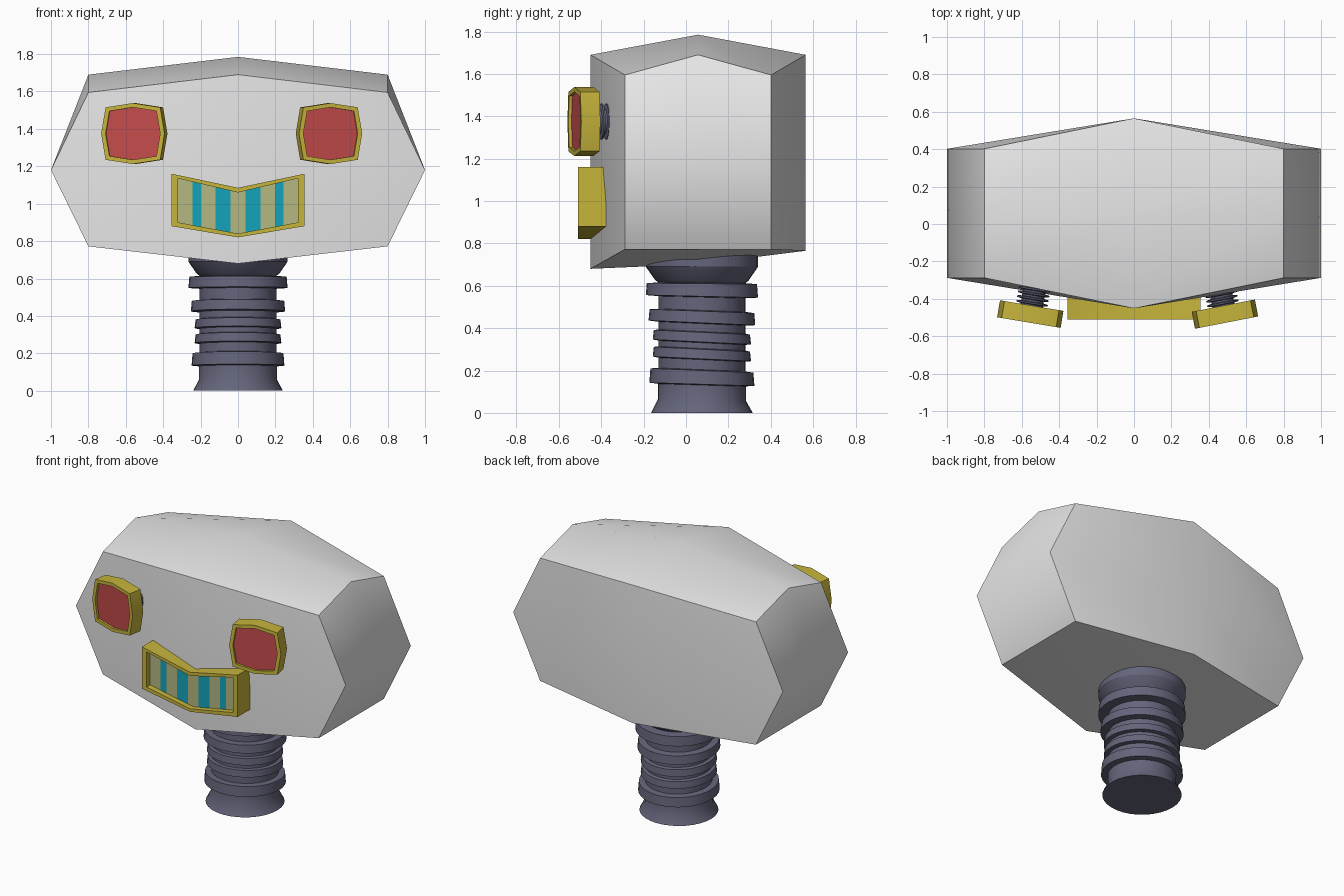
import bpy, bmesh
from math import sin, cos, pi, radians
from mathutils import Matrix

if "Cube" in bpy.data.objects:
    bpy.data.objects.remove(bpy.data.objects["Cube"])


def material(name, rgb):
    m = bpy.data.materials.new(name)
    m.use_nodes = True
    m.diffuse_color = (*rgb, 1)
    m.node_tree.nodes["Principled BSDF"].inputs["Base Color"].default_value = (*rgb, 1)
    return m


GREY = material("light grey", (0.8, 0.8, 0.8))
SLATE = material("slate", (0.13, 0.13, 0.2))
OLIVE = material("olive yellow", (0.57, 0.46, 0.045))
RED = material("lens red", (0.55, 0.07, 0.07))
KHAKI = material("khaki", (0.46, 0.48, 0.22))
TEAL = material("teal", (0.007, 0.37, 0.5))


def finish(name, bm, mats, angle=30, matrix=None, fix_normals=True):
    if fix_normals:
        bmesh.ops.recalc_face_normals(bm, faces=bm.faces)
    mesh = bpy.data.meshes.new(name)
    bm.to_mesh(mesh)
    bm.free()
    for m in mats:
        mesh.materials.append(m)
    ob = bpy.data.objects.new(name, mesh)
    bpy.context.collection.objects.link(ob)
    if matrix:
        ob.matrix_world = matrix
    bpy.ops.object.select_all(action='DESELECT')
    ob.select_set(True)
    bpy.context.view_layer.objects.active = ob
    bpy.ops.object.shade_smooth_by_angle(angle=radians(angle))
    return ob


def stack(bm, rows):
    """Skin a stack of equal loops and cap both ends; returns the last cap."""
    loops = [[bm.verts.new(p) for p in row] for row in rows]
    n = len(loops[0])
    for a, b in zip(loops, loops[1:]):
        for i in range(n):
            bm.faces.new((a[i], a[(i + 1) % n], b[(i + 1) % n], b[i]))
    bm.faces.new(loops[0])
    return bm.faces.new(loops[-1])


def lathe(profile, sides):
    return [[(r * cos(2 * pi * i / sides), r * sin(2 * pi * i / sides), z)
             for i in range(sides)] for r, z in profile]


def frame(name, outer, inner, depth, recess, mats, matrix):
    """Prism facing -y with a raised rim around a recessed floor."""
    bm = bmesh.new()
    layers = ((outer, depth), (outer, 0), (inner, 0), (inner, recess))
    floor = stack(bm, [[(x, y, z) for x, z in loop] for loop, y in layers])
    floor.material_index = len(mats) - 1
    return finish(name, bm, mats, 30, matrix)


# Head: a once-divided box whose middle points bulge outwards
bm = bmesh.new()
bmesh.ops.create_cube(bm, size=2)
bmesh.ops.subdivide_edges(bm, edges=bm.edges, cuts=1, use_grid_fill=True)
for v in bm.verts:
    x, y, z = (round(c) for c in v.co)
    v.co.x = x * (0.8 if z else 1)
    v.co.y = 0.057 + y * (0.345 if x else 0.508)
    if z > 0:
        v.co.z = 1.785 - 0.095 * (abs(x) + abs(y))
    elif z < 0:
        v.co.z = 0.772 - (0 if x else (0.092, 0.07, 0.007)[y + 1])
    else:
        v.co.z = 1.18
finish("head", bm, [GREY], 56)

# Neck: ribbed hose with slightly tilted rings
profile = [(0.24, 0), (0.208, 0.06), (0.208, 0.135)]
for low, high, r in ((0.135, 0.2, 0.248), (0.255, 0.3, 0.232), (0.335, 0.38, 0.232),
                     (0.425, 0.48, 0.252), (0.55, 0.61, 0.265)):
    profile += [(0.205, low - 0.004), (r, low), (r - 0.005, high), (0.205, high + 0.004)]
profile += [(0.22, 0.625), (0.265, 0.69), (0.265, 0.78)]
bm = bmesh.new()
stack(bm, lathe(profile, 32))
for v in bm.verts:
    v.co.z -= 0.05 * v.co.y * max(0, sin(pi * v.co.z / 0.65))
finish("neck", bm, [SLATE], 30, Matrix.Translation((0, 0.075, 0)))

# Eyes: bulged square frames on threaded stalks
quarter = [(0.172, 0), (0.148, 0.14), (0, 0.163), (-0.148, 0.14)]
rim = quarter + [(-x, -z) for x, z in quarter]
lens = [(x * 0.86, z * 0.86) for x, z in rim]
thread = [(0.06, 0)]
for i in range(4):
    y = 0.012 + i * 0.025
    thread += [(0.06, y), (0.085, y + 0.004), (0.085, y + 0.012), (0.06, y + 0.016)]
thread.append((0.06, 0.14))
for side, x, turn in (("right", -0.562, -9.5), ("left", 0.495, 11)):
    place = Matrix.Translation((x, -0.527, 1.375)) @ Matrix.Rotation(radians(turn), 4, 'Z')
    frame(side + "_eye", rim, lens, 0.092, 0.015, [OLIVE, RED], place)
    bm = bmesh.new()
    stack(bm, lathe(thread, 20))
    finish(side + "_eye_stalk", bm, [SLATE], 30, place
           @ Matrix.Translation((0, 0.085, 0)) @ Matrix.Rotation(-pi / 2, 4, 'X'))


# Mouth: bent frame around a striped panel
def bent(w, low, low_rise, top, top_rise):
    return [(-w, low + low_rise), (0, low), (w, low + low_rise),
            (w, top + top_rise), (0, top), (-w, top + top_rise)]


frame("mouth_frame", bent(0.355, 0.82, 0.06, 1.085, 0.075),
      bent(0.32, 0.84, 0.06, 1.06, 0.075), 0.135, 0.04, [OLIVE],
      Matrix.Translation((0, -0.51, 0)))

half = [0.04, 0.12, 0.198, 0.242, 0.32]
xs = [-x for x in reversed(half)] + [0] + half
bm = bmesh.new()
columns = [[bm.verts.new((x, -0.473, base + rise * abs(x) / 0.32))
            for base, rise in ((0.84, 0.06), (1.06, 0.075))] for x in xs]
for a, b in zip(columns, columns[1:]):
    face = bm.faces.new((a[0], b[0], b[1], a[1]))
    middle = abs(face.calc_center_median().x)
    face.material_index = int(0.04 < middle < 0.12 or 0.198 < middle < 0.242)
finish("mouth_panel", bm, [KHAKI, TEAL], fix_normals=False)
